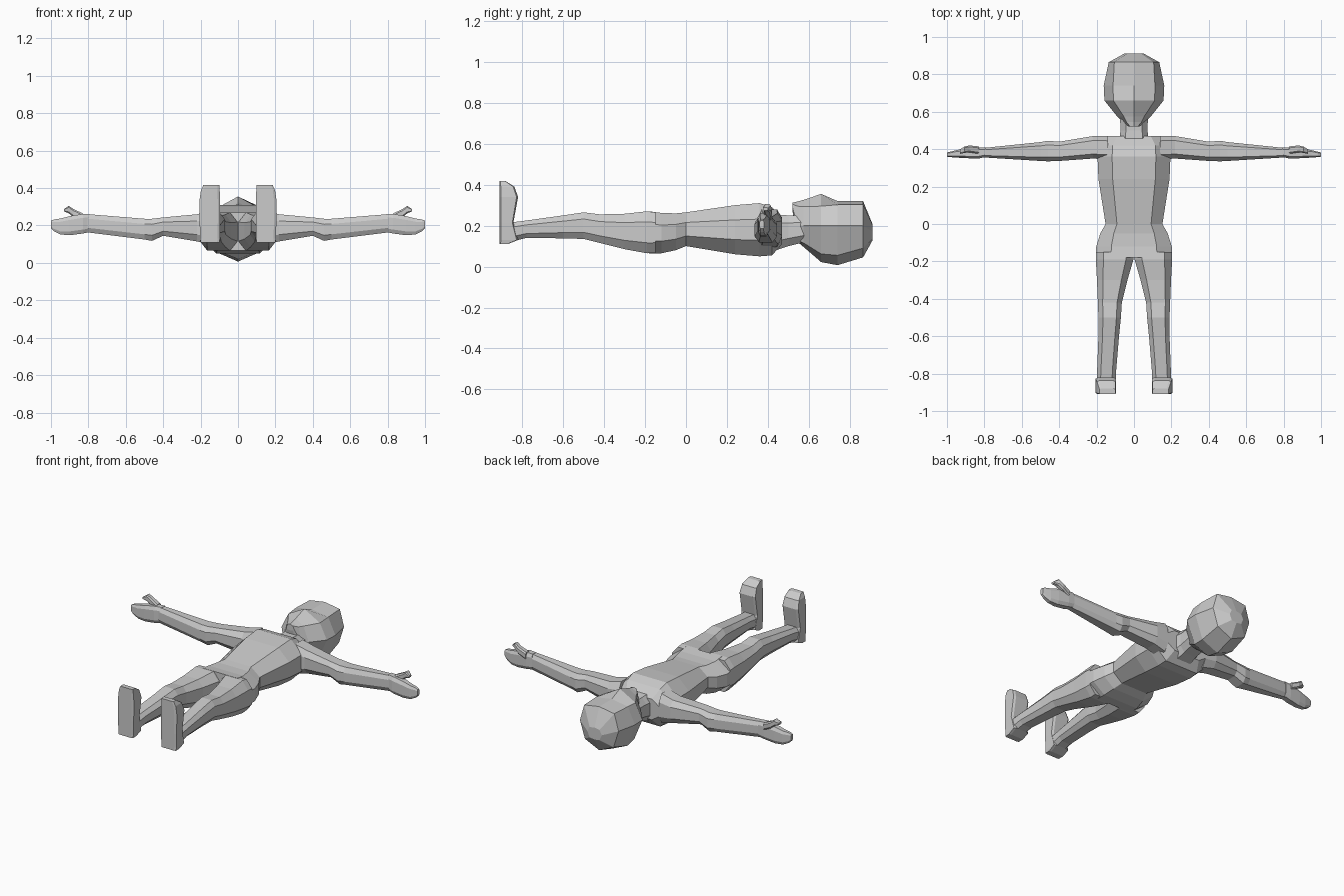
import bpy, bmesh


def loft(name, rings, mirror=False):
    """Skin a list of equal-length point rings, capping both ends."""
    bm = bmesh.new()
    vs = [[bm.verts.new(p) for p in ring] for ring in rings]
    n = len(vs[0])
    for a, b in zip(vs, vs[1:]):
        for i in range(n):
            j = (i + 1) % n
            bm.faces.new((a[i], a[j], b[j], b[i]))
    bm.faces.new(vs[0])
    bm.faces.new(vs[-1])
    bmesh.ops.recalc_face_normals(bm, faces=bm.faces[:])
    me = bpy.data.meshes.new(name)
    bm.to_mesh(me)
    bm.free()
    ob = bpy.data.objects.new(name, me)
    bpy.context.collection.objects.link(ob)
    if mirror:
        ob.modifiers.new("mirror", 'MIRROR').use_clip = False
    return ob


def octagon(u0, u1, v0, v1, cu, cv):
    """Rectangle with chamfered corners; cu, cv are fractions of its size."""
    a, b = (u1 - u0) * cu, (v1 - v0) * cv
    return [(u0 + a, v0), (u1 - a, v0), (u1, v0 + b), (u1, v1 - b),
            (u1 - a, v1), (u0 + a, v1), (u0, v1 - b), (u0, v0 + b)]


def limb(name, axis, sections, cu, cv, mirror=True):
    """Loft octagons; each section is (position, u0, u1, v0, v1)."""
    place = {'x': lambda s, u, v: (s, u, v),
             'y': lambda s, u, v: (u, s, v),
             'z': lambda s, u, v: (u, v, s)}[axis]
    rings = [[place(s, u, v) for u, v in octagon(u0, u1, v0, v1, cu, cv)]
             for s, u0, u1, v0, v1 in sections]
    return loft(name, rings, mirror)


# torso and neck
torso = [(.47, .15, .11, .24), (.42, .19, .055, .29), (.36, .195, .05, .31),
         (.24, .19, .06, .30), (0, .152, .10, .265), (-.05, .18, .08, .26),
         (-.12, .202, .065, .262), (-.18, .204, .065, .27)]
limb("torso", 'y', [(y, -w, w, a, b) for y, w, a, b in torso], .2, .3, False)
limb("neck", 'y', [(.44, -.08, .08, .08, .255), (.50, -.072, .072, .10, .25),
                   (.58, -.075, .075, .12, .25)], .2, .25, False)

# legs, lying along y
limb("leg", 'y', [(-.15, 0, .204, .067, .265), (-.19, .003, .204, .065, .27),
                  (-.30, .035, .198, .085, .258), (-.42, .065, .193, .115, .255),
                  (-.50, .07, .19, .135, .265), (-.60, .08, .19, .138, .25),
                  (-.78, .095, .197, .14, .225), (-.86, .098, .2, .12, .215)],
     .2, .25)

# feet, toes pointing up
limb("foot", 'z', [(.11, .1, .2, -.91, -.87), (.13, .097, .203, -.91, -.82),
                   (.215, .095, .205, -.91, -.843), (.34, .095, .205, -.91, -.82),
                   (.39, .098, .198, -.91, -.838), (.417, .1, .185, -.91, -.88)],
     .12, .08)

# arms, hands and thumbs, stretched along x
limb("arm", 'x', [(.14, .345, .47, .095, .28), (.22, .35, .47, .115, .26),
                  (.40, .337, .44, .145, .243), (.46, .335, .445, .118, .236),
                  (.50, .337, .438, .125, .236), (.82, .357, .405, .165, .262)],
     .2, .25)
limb("hand", 'x', [(.79, .36, .41, .165, .262), (.83, .35, .41, .157, .262),
                   (.90, .352, .403, .148, .25), (.95, .355, .395, .152, .237),
                   (.985, .358, .386, .17, .232), (1.0, .36, .382, .185, .225)],
     .2, .2)
limb("thumb", 'x', [(.83, .375, .415, .22, .265), (.88, .383, .42, .245, .288),
                    (.905, .38, .415, .265, .305), (.93, .375, .4, .275, .288)],
     .2, .2)

# head: y, ridge z, then (half width, z) of brow, temple and back, then back z
head = [(.52, .312, .02, .305, .025, .29, .02, .275, .272),
        (.545, .318, .04, .295, .062, .2, .05, .13, .12),
        (.575, .326, .055, .293, .09, .2, .06, .115, .095),
        (.66, .355, .11, .295, .158, .2, .1, .062, .022),
        (.74, .32, .112, .302, .162, .2, .11, .055, .007),
        (.865, .32, .105, .303, .135, .2, .1, .09, .045),
        (.912, .205, .035, .2, .05, .17, .035, .135, .13)]
rings = []
for y, top, w1, z1, w2, z2, w3, z3, low in head:
    side = [(w1, z1), (w2, z2), (w3, z3)]
    ring = [(0, top)] + side + [(0, low)] + [(-w, z) for w, z in reversed(side)]
    rings.append([(x, y, z) for x, z in ring])
loft("head", rings)
